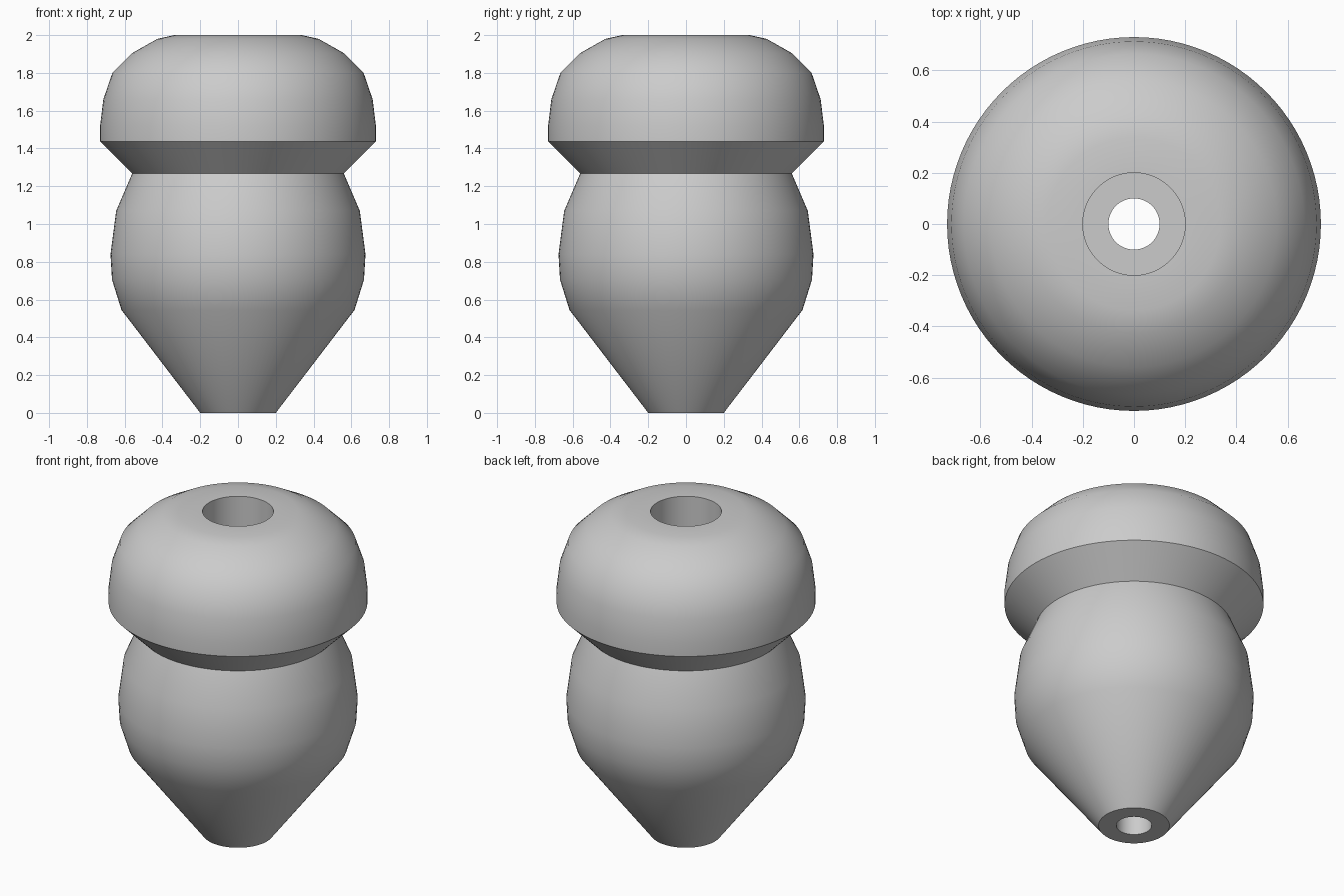
import bpy, bmesh, math

cube = bpy.data.objects.get("Cube")
if cube:
    bpy.data.objects.remove(cube, do_unlink=True)

# Plain grey material
grey = bpy.data.materials.new("plain grey")
grey.use_nodes = True
colour = (0.6, 0.6, 0.6, 1)
grey.diffuse_color = colour
grey.node_tree.nodes["Principled BSDF"].inputs["Base Color"].default_value = colour

# Half-section (radius, height), starting at the lower bore
small_bore, wide_bore, step = 0.1, 0.2, 0.5
body = [(0.2, 0), (0.617, 0.545), (0.667, 0.705), (0.675, 0.84),
        (0.645, 1.07), (0.56, 1.268)]
cap = [(0.73, 1.437), (0.73, 1.52), (0.713, 1.66), (0.665, 1.80),
       (0.56, 1.905), (0.427, 1.98), (0.337, 2.0)]
bore = [(wide_bore, 2.0), (wide_bore, step), (small_bore, step)]
profile = [(small_bore, 0)] + body + cap + bore


def lathe(name, section, segments=96):
    """Revolve a closed half-section around z."""
    bm = bmesh.new()
    rings = []
    for r, z in section:
        angles = [2 * math.pi * i / segments for i in range(segments)]
        rings.append([bm.verts.new((r * math.cos(a), r * math.sin(a), z)) for a in angles])
    for k, low in enumerate(rings):
        high = rings[(k + 1) % len(rings)]
        for i in range(segments):
            j = (i + 1) % segments
            bm.faces.new((low[i], low[j], high[j], high[i]))
    bmesh.ops.recalc_face_normals(bm, faces=bm.faces)
    mesh = bpy.data.meshes.new(name)
    bm.to_mesh(mesh)
    bm.free()
    mesh.materials.append(grey)
    obj = bpy.data.objects.new(name, mesh)
    bpy.context.collection.objects.link(obj)
    return obj


# Bored plug: tapered bulb below, domed cap above
plug = lathe("bored_plug", profile)
bpy.ops.object.select_all(action="DESELECT")
plug.select_set(True)
bpy.context.view_layer.objects.active = plug
bpy.ops.object.shade_smooth_by_angle(angle=math.radians(30))
